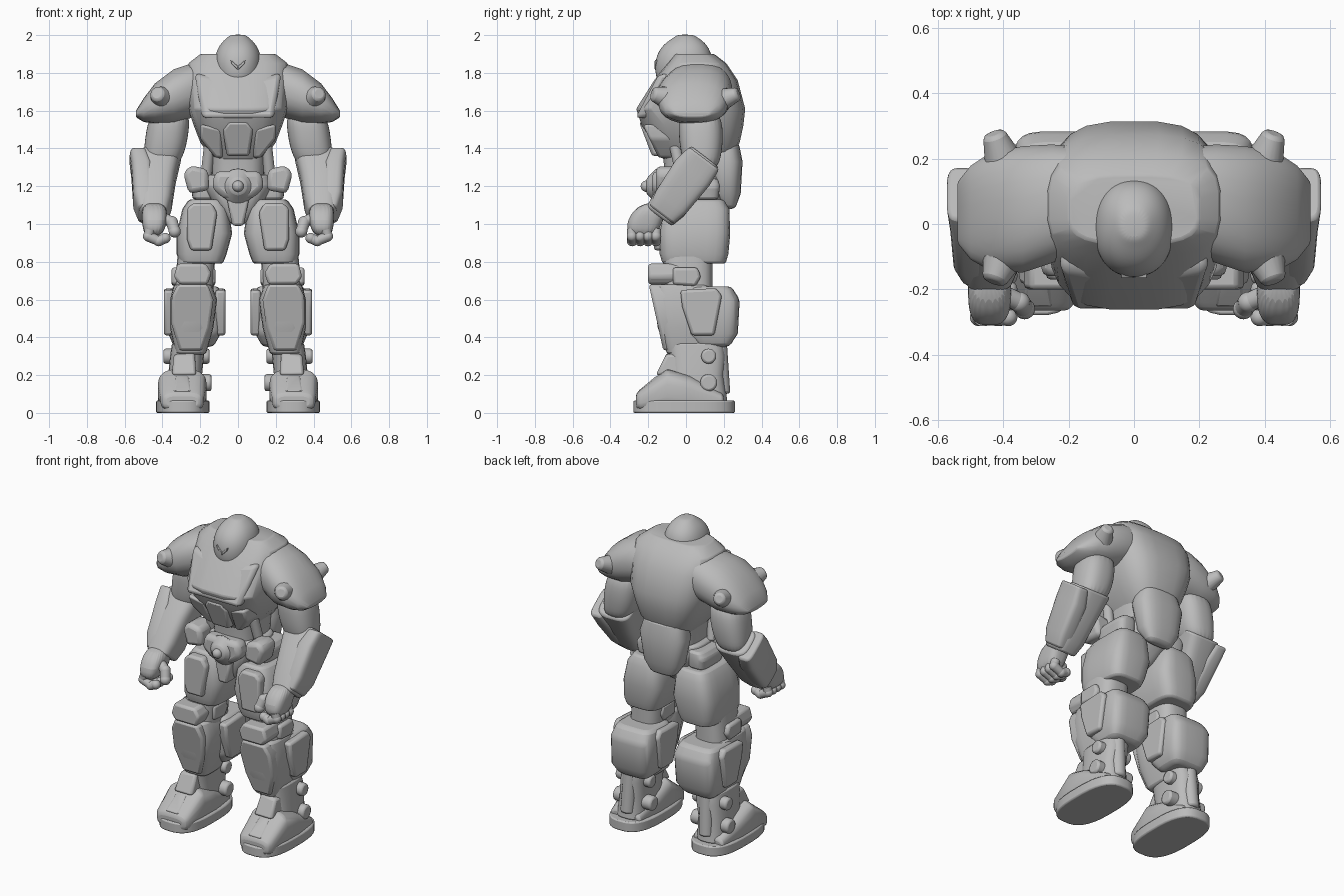
import bpy, bmesh
from math import cos, sin, pi, radians, copysign
from mathutils import Vector, Matrix

default_cube = bpy.data.objects.get("Cube")
if default_cube:
    bpy.data.objects.remove(default_cube)

# One plain grey for the whole suit
grey = bpy.data.materials.new("armour grey")
grey.use_nodes = True
grey_value = (.5, .5, .5, 1)
grey.diffuse_color = grey_value
grey.node_tree.nodes["Principled BSDF"].inputs["Base Color"].default_value = grey_value


def finish(name, bm, pair, bevel=0, soft=False, tilt=0, pivot=(0, 0, 0)):
    """Turn a bmesh into a shaded object, mirrored to the other side for pairs."""
    if tilt:
        turn = Matrix.Rotation(radians(tilt), 3, 'X')
        bmesh.ops.rotate(bm, verts=bm.verts, cent=pivot, matrix=turn)
    bmesh.ops.recalc_face_normals(bm, faces=bm.faces)
    mesh = bpy.data.meshes.new(name)
    bm.to_mesh(mesh)
    bm.free()
    mesh.materials.append(grey)
    part = bpy.data.objects.new(name, mesh)
    bpy.context.collection.objects.link(part)
    bpy.ops.object.select_all(action='DESELECT')
    part.select_set(True)
    bpy.context.view_layer.objects.active = part
    if bevel:
        rounding = part.modifiers.new("Rounded edges", 'BEVEL')
        rounding.width = bevel
        rounding.segments = 2
        rounding.limit_method = 'ANGLE'
        rounding.angle_limit = radians(35)
    if soft:
        smoothing = part.modifiers.new("Smooth form", 'SUBSURF')
        smoothing.levels = smoothing.render_levels = 2
    if pair:
        part.modifiers.new("Both sides", 'MIRROR')
    bpy.ops.object.shade_smooth_by_angle(angle=radians(40))


def place(axis, along, across, up):
    """Coordinates for a profile drawn at right angles to the given axis."""
    return {'x': (along, across, up), 'y': (across, along, up), 'z': (across, up, along)}[axis]


def loft(name, rings, axis='z', square=4, sides=24, pair=True, bevel=.012, **extra):
    """Skin of rounded-square rings: position, then low and high bound each way."""
    bm = bmesh.new()
    loops = []
    for along, low, high, bottom, top in rings:
        loop = []
        for i in range(sides):
            angle = 2 * pi * (i + .5) / sides
            u, v = (copysign(abs(f) ** (2 / square), f) for f in (cos(angle), sin(angle)))
            across = (low + high + (high - low) * u) / 2
            up = (bottom + top + (top - bottom) * v) / 2
            loop.append(bm.verts.new(place(axis, along, across, up)))
        loops.append(loop)
    for a, b in zip(loops, loops[1:]):
        for i in range(sides):
            j = (i + 1) % sides
            bm.faces.new((a[i], a[j], b[j], b[i]))
    bm.faces.new(loops[0])
    bm.faces.new(loops[-1])
    finish(name, bm, pair, 0 if extra.get("soft") else bevel, **extra)


def plate(name, outline, axis, near, far, pair=True, bevel=.015, lean=0):
    """Flat outline pushed through a thickness; lean shifts it along the axis with height."""
    bm = bmesh.new()
    base = outline[0][1]
    ends = [[bm.verts.new(place(axis, d + lean * (v - base), u, v)) for u, v in outline]
            for d in (near, far)]
    for i in range(len(outline)):
        j = (i + 1) % len(outline)
        bm.faces.new((ends[0][i], ends[0][j], ends[1][j], ends[1][i]))
    for end in ends:
        bm.faces.new(end)
    finish(name, bm, pair, bevel)


def rod(name, start, end, wide, narrow, pair=True, bevel=.012):
    """Tapered round peg between two points."""
    start, end = Vector(start), Vector(end)
    line = end - start
    pose = Matrix.Translation((start + end) / 2) @ line.to_track_quat('Z', 'Y').to_matrix().to_4x4()
    bm = bmesh.new()
    bmesh.ops.create_cone(bm, cap_ends=True, segments=20, radius1=wide, radius2=narrow,
                          depth=line.length, matrix=pose)
    finish(name, bm, pair, bevel)


def ball(name, centre, size, pair=True):
    """Stretched sphere."""
    bm = bmesh.new()
    pose = Matrix.Translation(centre) @ Matrix.Diagonal((*size, 1))
    bmesh.ops.create_uvsphere(bm, u_segments=24, v_segments=14, radius=1, matrix=pose)
    finish(name, bm, pair)


def digit(name, joints, radius):
    """Bent finger made of tapered pegs with round knuckles."""
    for i, (a, b) in enumerate(zip(joints, joints[1:])):
        rod(f"{name} bone {i}", a, b, radius, radius * .9, bevel=0)
        ball(f"{name} knuckle {i}", b, (radius,) * 3)


# Torso: broad chest shell narrowing into the waist
loft("chest shell", [(1.34, -.13, .13, -.12, .24), (1.43, -.2, .2, -.18, .285),
                     (1.52, -.235, .235, -.235, .305), (1.61, -.265, .265, -.265, .315),
                     (1.76, -.275, .275, -.17, .275), (1.85, -.265, .265, -.1, .215),
                     (1.9, -.2, .2, -.06, .15)], square=3.2, pair=False, bevel=.03)
plate("chest panel", [(-.19, 1.56), (.19, 1.56), (.23, 1.8), (.1, 1.77), (-.1, 1.77), (-.23, 1.8)],
      'y', -.268, -.18, pair=False, lean=.53, bevel=.025)
plate("breast plate", [(-.06, 1.36), (.06, 1.36), (.08, 1.5), (.05, 1.54), (-.05, 1.54), (-.08, 1.5)],
      'y', -.18, -.09, pair=False, lean=-.38)
plate("rib plate", [(.08, 1.35), (.12, 1.35), (.2, 1.45), (.2, 1.53), (.09, 1.5)],
      'y', -.145, -.03, lean=-.48)
loft("waist", [(1.1, -.15, .15, -.12, .18), (1.25, -.14, .14, -.11, .2),
               (1.42, -.15, .15, -.13, .22)], square=3, pair=False)
rod("waist piston", (.17, -.02, 1.24), (.15, -.06, 1.42), .03, .03)

# Head
loft("helmet", [(1.72, -.08, .08, -.14, .09), (1.79, -.12, .12, -.165, .13),
                (1.88, -.128, .128, -.165, .145), (1.95, -.1, .1, -.125, .115),
                (1.99, -.055, .055, -.06, .06), (2.003, -.035, .035, -.045, .035)],
     square=2.2, pair=False, soft=True)
plate("brow", [(.0, 1.815), (.035, 1.85), (.04, 1.87), (.0, 1.835)], 'y', -.166, -.13, bevel=.003)
loft("collar", [(1.7, -.14, .14, -.2, .15), (1.78, -.15, .15, -.155, .16), (1.89, -.14, .14, -.05, .16)],
     square=2.5, pair=False)

# Shoulders with their pegs
loft("shoulder pad", [(.2, -.1, .24, 1.57, 1.86), (.25, -.12, .245, 1.56, 1.85),
                      (.34, -.15, .24, 1.53, 1.82), (.44, -.145, .22, 1.53, 1.745),
                      (.5, -.11, .18, 1.54, 1.665), (.54, -.06, .13, 1.565, 1.6)],
     axis='x', square=2.3, bevel=.015)
rod("front shoulder peg", (.38, -.04, 1.65), (.43, -.178, 1.69), .085, .036)
rod("rear shoulder peg", (.37, .11, 1.63), (.43, .278, 1.69), .085, .034)

# Arms
loft("upper arm", [(1.28, .33, .5, .0, .17), (1.38, .28, .5, -.03, .19), (1.48, .26, .49, -.04, .2),
                   (1.62, .25, .46, -.04, .18)], square=2.5, soft=True)
elbow = (.45, .09, 1.34)
loft("forearm", [(.96, .37, .52, .0, .17), (1.04, .35, .53, -.01, .19), (1.2, .33, .53, -.02, .19),
                 (1.36, .3, .53, -.01, .18)], square=3.5, tilt=-37, pivot=elbow)
loft("forearm guard", [(.975, .43, .53, .01, .17), (1.06, .44, .555, -.01, .19),
                       (1.25, .45, .565, -.025, .2), (1.35, .48, .575, -.01, .19)],
     square=4, tilt=-37, pivot=elbow)
loft("palm", [(.93, .4, .5, -.31, -.15), (1.02, .37, .51, -.32, -.13), (1.12, .38, .51, -.24, -.05)],
     square=3, soft=True)
for finger in range(4):
    y = -.285 + finger * .042
    digit(f"finger {finger}", [(.465, y, .97), (.475, y, .935), (.42, y, .91), (.385, y, .925)], .028)
digit("thumb", [(.42, -.21, 1.04), (.35, -.24, 1.01), (.335, -.26, .96)], .032)

# Hips: belt, buckle, pods and the hanging back plate
loft("pelvis", [(1.0, -.04, .04, -.1, .12), (1.1, -.13, .13, -.13, .2), (1.2, -.19, .19, -.13, .2),
                (1.26, -.17, .17, -.11, .18)], square=3, pair=False)
plate("buckle", [(-.07, 1.13), (.07, 1.13), (.14, 1.19), (.12, 1.28), (-.12, 1.28), (-.14, 1.19)],
      'y', -.18, -.08, pair=False, bevel=.03)
rod("buckle boss", (0, -.15, 1.2), (0, -.21, 1.2), .1, .04, pair=False)
ball("buckle stud", (0, -.21, 1.2), (.03, .03, .03), pair=False)
plate("belt pod", [(.15, 1.18), (.26, 1.16), (.29, 1.27), (.25, 1.31), (.16, 1.29)],
      'y', -.16, -.01, bevel=.025)
loft("hip belt", [(1.13, .12, .24, -.05, .17), (1.2, .12, .25, -.06, .18), (1.24, .12, .22, -.05, .17)])
plate("crotch plate", [(-.03, .99), (.03, .99), (.06, 1.14), (-.06, 1.14)], 'y', -.16, .02, pair=False)
loft("back plate", [(1.08, -.08, .08, .2, .26), (1.16, -.13, .13, .14, .29), (1.33, -.16, .16, .12, .3),
                    (1.43, -.13, .13, .12, .28)], square=2.8, pair=False, bevel=.02)

# Upper legs
loft("thigh", [(.79, .08, .31, -.125, .21), (.84, .06, .325, -.14, .225), (.95, .03, .325, -.145, .235),
               (1.08, .05, .295, -.135, .23), (1.13, .08, .26, -.11, .2)], square=4)
plate("thigh plate", [(.14, .86), (.25, .86), (.27, .92), (.27, 1.08), (.24, 1.11), (.14, 1.11), (.11, 1.06)],
      'y', -.17, -.1)
loft("knee joint", [(.62, .13, .34, -.13, .14), (.84, .12, .32, -.12, .14)], square=3)
plate("knee cap", [(.16, .68), (.31, .68), (.34, .72), (.32, .79), (.17, .79), (.14, .74)], 'y', -.2, -.03)
plate("knee side pad", [(-.07, .68), (.05, .67), (.08, .72), (.06, .77), (-.07, .77)], 'x', .12, .352)

# Lower legs
loft("shin", [(.31, .17, .33, -.1, .1), (.45, .13, .36, -.15, .16), (.6, .11, .36, -.17, .16),
              (.68, .14, .34, -.16, .12)])
plate("shin guard", [(.19, .33), (.31, .33), (.355, .48), (.35, .62), (.32, .68), (.16, .68), (.13, .6), (.15, .45)],
      'y', -.12, -.03, lean=-.22)
loft("calf block", [(.35, .13, .34, .06, .23), (.42, .09, .37, .0, .275), (.6, .08, .37, -.02, .285),
                    (.67, .1, .35, -.0, .24)], square=4.5, bevel=.02)
for side, (inner, outer) in {"outer": (.34, .393), "inner": (.065, .12)}.items():
    plate(f"{side} calf panel", [(.03, .41), (.15, .41), (.19, .62), (.16, .66), (-.03, .65), (-.02, .56)],
          'x', inner, outer)

# Ankles and feet
loft("ankle", [(.06, .19, .38, -.1, .22), (.2, .19, .37, -.08, .2), (.3, .18, .36, -.09, .21),
               (.37, .17, .35, -.1, .2)], square=3)
plate("ankle guard", [(.22, .2), (.35, .2), (.34, .31), (.23, .32)], 'y', -.16, -.04, lean=.5)
rod("ankle bolt", (.14, .12, .16), (.41, .12, .16), .045, .045)
rod("upper ankle bolt", (.15, .12, .3), (.395, .12, .3), .04, .04)
rod("heel piston", (.28, .19, .1), (.27, .17, .4), .045, .045)
loft("instep", [(-.265, .2, .39, .02, .1), (-.24, .18, .41, .01, .125), (-.1, .165, .425, .0, .235),
                (.02, .165, .425, .0, .2), (.2, .19, .4, .01, .1)], axis='y', square=3.2)
plate("toe cap", [(.24, .11), (.35, .11), (.33, .2), (.26, .2)], 'y', -.26, -.15, lean=1.2)
loft("sole", [(0, .15, .435, -.28, .26), (.065, .15, .435, -.28, .26)], square=2.8, sides=32, bevel=.008)
